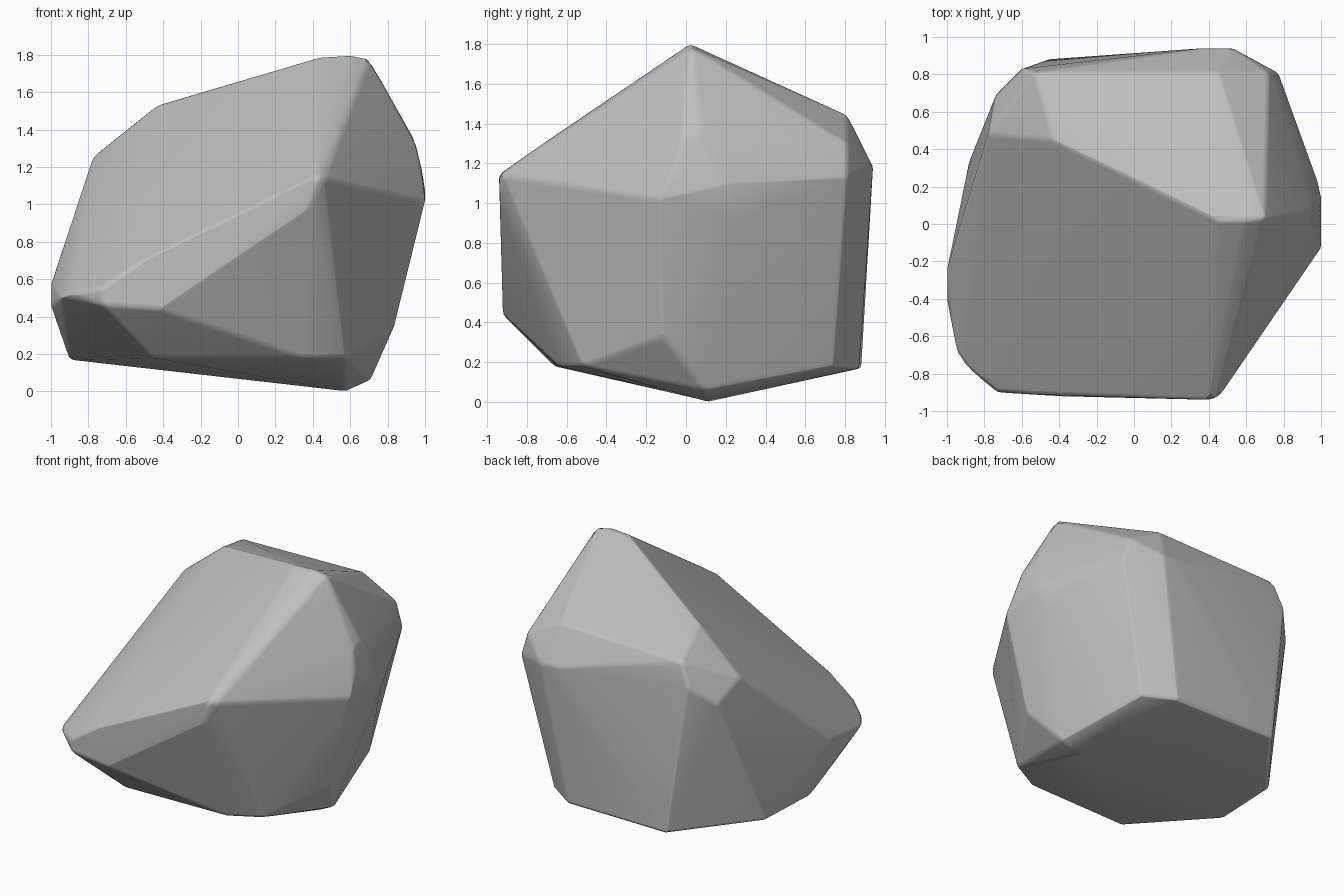
import bpy
import bmesh
from math import radians

# Remove the default cube
default_cube = bpy.data.objects.get("Cube")
if default_cube:
    bpy.data.objects.remove(default_cube, do_unlink=True)

# Plain stone colour
stone = bpy.data.materials.new("stone grey")
stone.use_nodes = True
colour = (0.52, 0.52, 0.52, 1.0)
stone.diffuse_color = colour
shader = stone.node_tree.nodes["Principled BSDF"]
shader.inputs["Base Color"].default_value = colour
shader.inputs["Roughness"].default_value = 0.9

# Peak ridge and the corners of the sloping top
crown = [
    (.45, .02, 1.79), (.6, .02, 1.8), (.7, .03, 1.78),
    (-.43, .45, 1.53), (-.78, .48, 1.25),
    (.45, .81, 1.44), (.72, .81, 1.3), (-.53, .81, 1.42),
]

# Front lip, running down from the right corner to the left
front_lip = [
    (.41, -.94, 1.15), (.46, -.92, 1.14), (.38, -.935, .98),
    (-.55, -.91, .68), (-.73, -.9, .55), (-.72, -.9, .46), (-.42, -.92, .44),
]

# Rounded bulge on the +x side
right_bulge = [
    (.94, .08, 1.35), (.95, -.02, 1.32), (.98, -.04, 1.2),
    (1, -.13, 1.02), (1, .14, 1.08), (.98, .23, 1.1), (.965, .27, .92),
    (.83, -.12, .33), (.77, .81, 1.13),
]

# Rear shoulder
back_shoulder = [
    (.53, .94, 1.18), (.37, .94, 1.19), (.45, .93, 1),
    (-.6, .83, 1.25), (-.74, .69, 1.12),
]

# Low nose on the -x side
left_nose = [
    (-1, -.25, .58), (-1, -.42, .46), (-.95, -.68, .5), (-.89, -.77, .52),
]

# Shallow keel underneath
keel = [
    (.58, .1, 0), (.71, .1, .06), (.57, -.52, .18), (.35, -.64, .18),
    (-.45, -.66, .18), (-.9, -.14, .17), (-.88, .34, .17),
    (-.46, .88, .17), (.35, .87, .17), (.55, .74, .18),
]


def build_rock(name, corner_groups):
    """Wrap the corners in a tight convex skin and merge near-flat facets."""
    bm = bmesh.new()
    for group in corner_groups:
        for corner in group:
            bm.verts.new(corner)
    hull = bmesh.ops.convex_hull(bm, input=bm.verts[:])
    unused = set(hull["geom_interior"]) | set(hull["geom_unused"])
    loose = [v for v in unused if isinstance(v, bmesh.types.BMVert)]
    bmesh.ops.delete(bm, geom=loose, context="VERTS")
    bmesh.ops.dissolve_limit(
        bm, angle_limit=radians(3), verts=bm.verts[:], edges=bm.edges[:])
    bmesh.ops.recalc_face_normals(bm, faces=bm.faces[:])
    mesh = bpy.data.meshes.new(name)
    bm.to_mesh(mesh)
    bm.free()
    rock = bpy.data.objects.new(name, mesh)
    bpy.context.collection.objects.link(rock)
    return rock


rock = build_rock("rock", [crown, front_lip, right_bulge,
                           back_shoulder, left_nose, keel])
rock.data.materials.append(stone)

# Softly worn edges between flat facets
bpy.ops.object.select_all(action="DESELECT")
rock.select_set(True)
bpy.context.view_layer.objects.active = rock
bpy.ops.object.shade_smooth_by_angle(angle=radians(45))
bevel = rock.modifiers.new("worn_edges", "BEVEL")
bevel.width = 0.02
bevel.segments = 2
bevel.limit_method = "ANGLE"
bevel.angle_limit = radians(15)
normals = rock.modifiers.new("flat_facets", "WEIGHTED_NORMAL")
normals.keep_sharp = True
